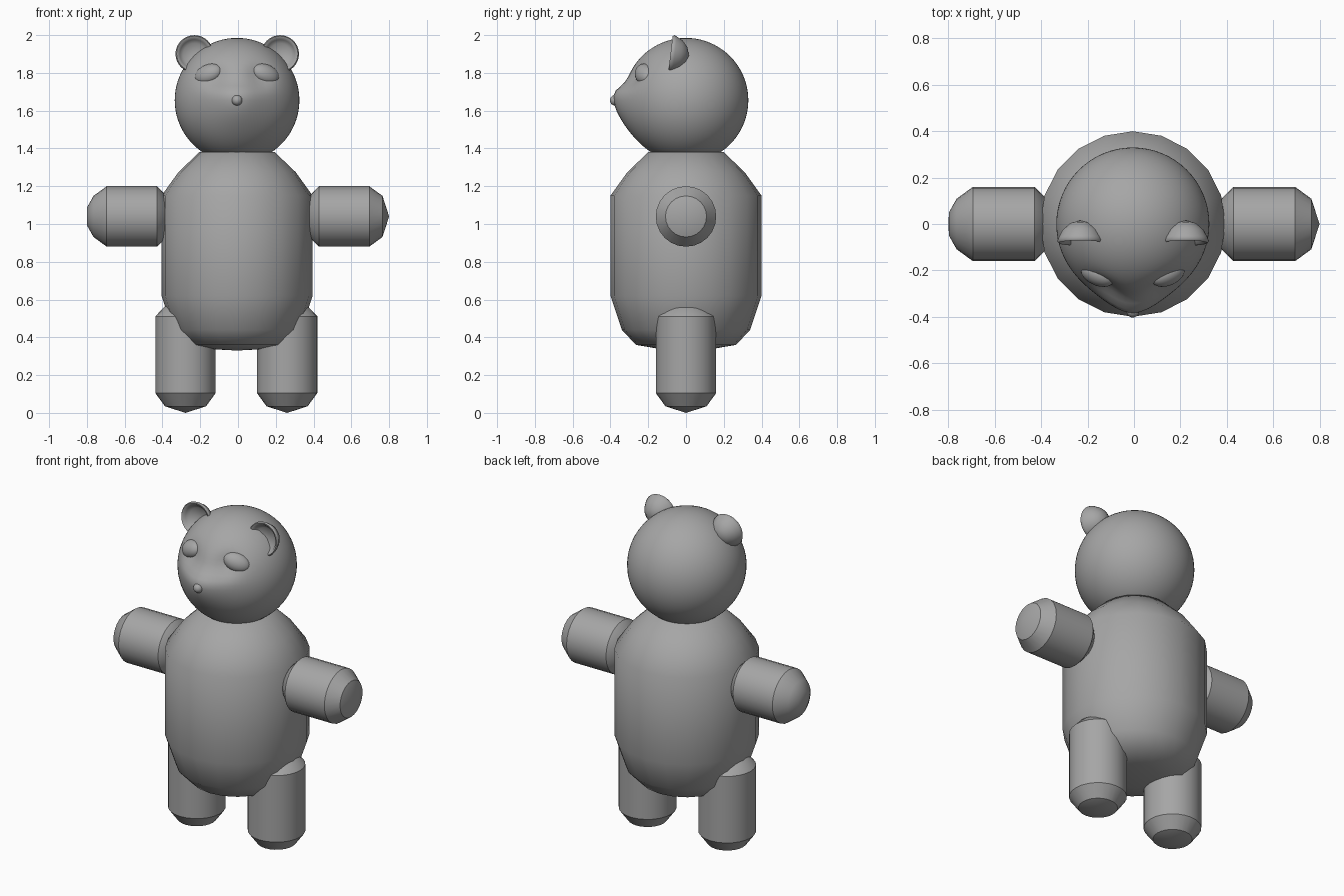
import bpy, bmesh, math
from mathutils import Matrix, Vector

cube = bpy.data.objects.get("Cube")
if cube:
    bpy.data.objects.remove(cube, do_unlink=True)

grey = bpy.data.materials.new("plain grey")
grey.use_nodes = True
grey.diffuse_color = (0.38, 0.38, 0.38, 1)
grey.node_tree.nodes["Principled BSDF"].inputs["Base Color"].default_value = grey.diffuse_color


def finish(bm, name, angle):
    """Turn a bmesh into a named, shaded object."""
    bmesh.ops.recalc_face_normals(bm, faces=bm.faces)
    mesh = bpy.data.meshes.new(name)
    bm.to_mesh(mesh)
    bm.free()
    mesh.materials.append(grey)
    obj = bpy.data.objects.new(name, mesh)
    bpy.context.collection.objects.link(obj)
    bpy.ops.object.select_all(action='DESELECT')
    obj.select_set(True)
    bpy.context.view_layer.objects.active = obj
    bpy.ops.object.shade_smooth_by_angle(angle=math.radians(angle))
    return obj


def lathe(name, profile, origin=(0, 0, 0), axis=(0, 0, 1), sides=20, angle=35):
    """Revolve (radius, height) points about an axis through origin."""
    bm = bmesh.new()
    place = Matrix.Translation(origin) @ Vector(axis).to_track_quat('Z', 'Y').to_matrix().to_4x4()
    rings = []
    for r, h in profile:
        count = sides if r > 0 else 1
        rings.append([bm.verts.new(place @ Vector((r * math.sin(math.tau * i / sides),
                                                   r * math.cos(math.tau * i / sides), h)))
                      for i in range(count)])
    for a, b in zip(rings, rings[1:]):
        for i in range(sides):
            j = (i + 1) % sides
            corners = [a[i % len(a)], a[j % len(a)], b[j % len(b)], b[i % len(b)]]
            bm.faces.new(list(dict.fromkeys(corners)))
    return finish(bm, name, angle)


def limb(name, origin, axis, length, radius=0.16, tip=0.0):
    """Capsule with coarse rounded ends, starting at its outer tip."""
    cap = [(0, 0), (radius * 0.68, 0.035), (radius, 0.105)]
    if tip:
        cap[1:1] = [(tip, 0.002)]
    far = [(r, length - h * 0.75) for r, h in reversed(cap[-2:])] + [(0, length)]
    lathe(name, cap + far, origin, axis, 24)


# Torso
lathe("body", [(0, 0.33), (0.13, 0.337), (0.265, 0.36), (0.34, 0.44), (0.4, 0.62),
               (0.4, 1.15), (0.31, 1.275), (0.2, 1.38), (0, 1.4)], (-0.005, 0, 0), angle=50)

# Arms and legs
limb("left_arm", (0.8, 0, 1.04), (-1, 0, 0), 0.45)
limb("right_arm", (-0.8, 0, 1.04), (1, 0, 0), 0.45, tip=0.05)
limb("left_leg", (0.26, 0, 0), (0, 0, 1), 0.59)
limb("right_leg", (-0.278, 0, 0), (0, 0, 1), 0.59)

# Head: a ball pulled forward into a muzzle and pressed in at the eyes
center = Vector((-0.005, 0, 1.655))
bm = bmesh.new()
bmesh.ops.create_uvsphere(bm, u_segments=64, v_segments=40, radius=0.33)
for v in bm.verts:
    x, y, z = v.co
    if y < 0:
        spread = 0.05 if z > 0.03 else 0.17
        muzzle = math.exp(-(x / 0.14) ** 2 - ((z - 0.03) / spread) ** 2)
        socket = math.exp(-((abs(x) - 0.12) / 0.06) ** 2 - ((z - 0.13) / 0.06) ** 2)
        v.co.y += 0.03 * socket - 0.055 * muzzle
    v.co += center
finish(bm, "head", 60)


def ellipsoid(name, location, scale, rotation=None):
    bm = bmesh.new()
    bmesh.ops.create_uvsphere(bm, u_segments=24, v_segments=16, radius=1)
    rot = rotation.to_4x4() if rotation else Matrix()
    bm.transform(Matrix.Translation(location) @ rot @ Matrix.Diagonal((*scale, 1)))
    finish(bm, name, 60)


ellipsoid("nose", (-0.005, -0.375, 1.655), (0.028, 0.028, 0.028))

for side, s in (("left", 1), ("right", -1)):
    # Almond eye lying on the face, inner corner raised
    normal = Vector((s * 0.15, -0.24, 0.13)).normalized()
    along = Vector((0, 0, 1)).cross(normal).normalized()
    frame = Matrix((along, normal.cross(along), normal)).transposed()
    ellipsoid(side + "_eye", (s * 0.152 - 0.005, -0.218, 1.793), (0.079, 0.054, 0.045),
              frame @ Matrix.Rotation(-s * math.radians(22), 3, 'Z'))
    # Cupped ear with a rounded rim and hollow front
    lathe(side + "_ear", [(0, 0.088), (0.045, 0.075), (0.078, 0.045), (0.095, 0.012), (0.1, -0.002),
                          (0.094, -0.01), (0.084, -0.006), (0.077, 0.006), (0.06, 0.022), (0, 0.035)],
          (s * 0.227 - 0.004, -0.072, 1.9), (0, 1, -0.12), 32, 60)
